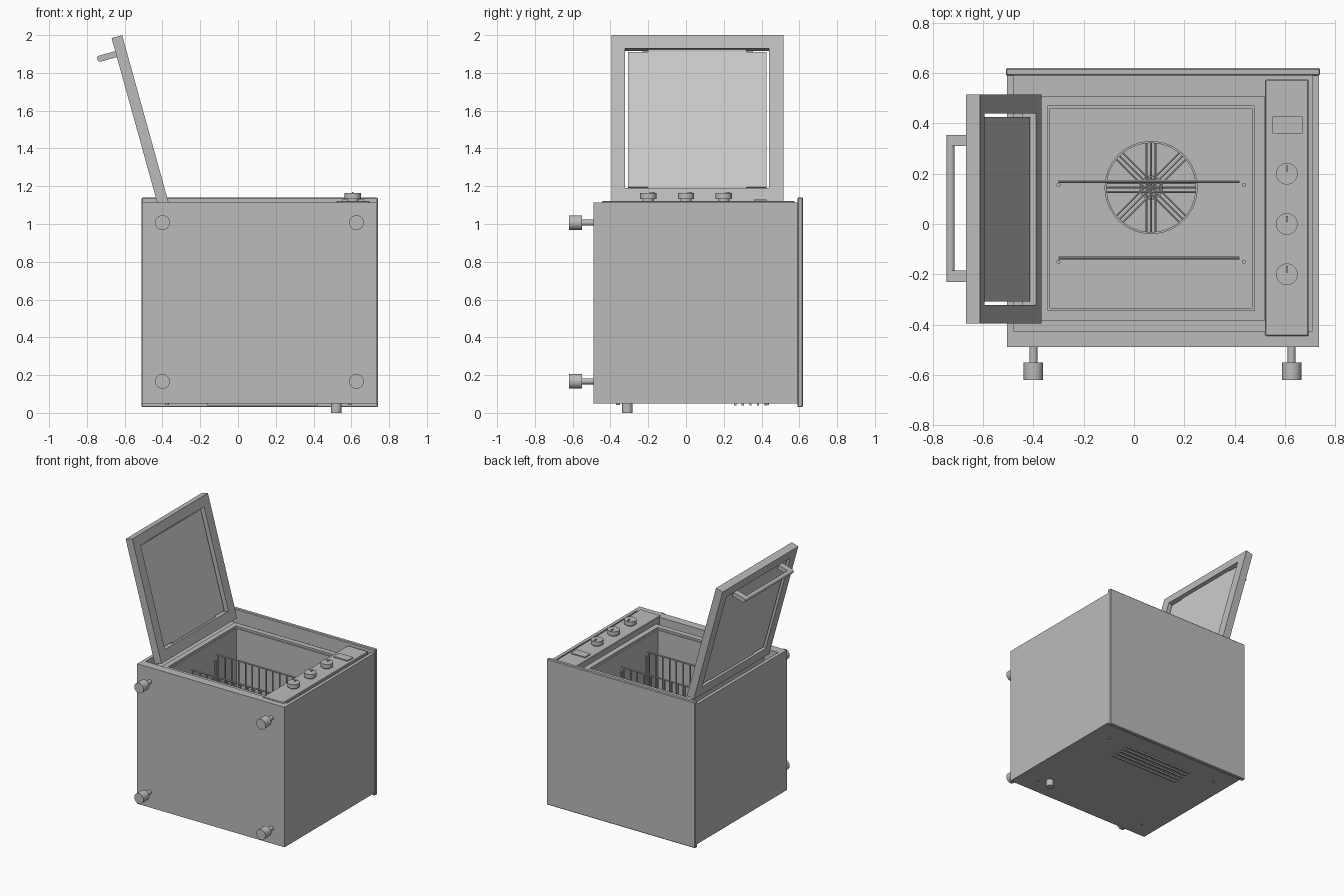
import bpy, bmesh, math
from mathutils import Matrix, Vector

if "Cube" in bpy.data.objects:
    bpy.data.objects.remove(bpy.data.objects["Cube"], do_unlink=True)


def material(name, value):
    mat = bpy.data.materials.new(name)
    mat.use_nodes = True
    colour = (value, value, value, 1)
    mat.diffuse_color = colour
    mat.node_tree.nodes["Principled BSDF"].inputs["Base Color"].default_value = colour
    return mat


STEEL = material("grey steel", 0.5)
GLASS = material("pale glass", 0.6)


def finish(name, bm, mat=STEEL, matrix=None, smooth=False):
    bmesh.ops.recalc_face_normals(bm, faces=bm.faces)
    mesh = bpy.data.meshes.new(name)
    bm.to_mesh(mesh)
    bm.free()
    mesh.materials.append(mat)
    obj = bpy.data.objects.new(name, mesh)
    bpy.context.collection.objects.link(obj)
    if matrix:
        obj.matrix_world = matrix
    if smooth:
        bpy.ops.object.select_all(action="DESELECT")
        obj.select_set(True)
        bpy.context.view_layer.objects.active = obj
        bpy.ops.object.shade_smooth_by_angle(angle=math.radians(35))
    return obj


def add_box(bm, lo, hi, bevel=0):
    lo, hi = Vector(lo), Vector(hi)
    m = Matrix.Translation((lo + hi) / 2) @ Matrix.Diagonal((*(hi - lo), 1))
    verts = bmesh.ops.create_cube(bm, size=1, matrix=m)["verts"]
    if bevel:
        edges = list({e for v in verts for e in v.link_edges})
        bmesh.ops.bevel(bm, geom=edges, offset=bevel, segments=1, affect="EDGES")


def add_rod(bm, a, b, r, sides=24):
    a, b = Vector(a), Vector(b)
    rot = (b - a).to_track_quat("Z", "Y").to_matrix().to_4x4()
    bmesh.ops.create_cone(bm, cap_ends=True, segments=sides, radius1=r, radius2=r,
                          depth=(b - a).length, matrix=Matrix.Translation((a + b) / 2) @ rot)


def box(name, lo, hi, mat=STEEL, matrix=None, bevel=0):
    bm = bmesh.new()
    add_box(bm, lo, hi, bevel)
    return finish(name, bm, mat, matrix)


def rods(name, items, sides=24, matrix=None):
    bm = bmesh.new()
    for a, b, r in items:
        add_rod(bm, a, b, r, sides)
    return finish(name, bm, matrix=matrix, smooth=True)


def loft_rects(name, rects, matrix=None, closed=False):
    """Join a chain of rectangles (x0, x1, y0, y1, z) into one shell."""
    bm = bmesh.new()
    rings = [[bm.verts.new(p) for p in ((a, c, z), (b, c, z), (b, d, z), (a, d, z))]
             for a, b, c, d, z in rects]
    pairs = list(zip(rings, rings[1:]))
    if closed:
        pairs.append((rings[-1], rings[0]))
    else:
        bm.faces.new(rings[0])
        bm.faces.new(rings[-1])
    for p, q in pairs:
        for i in range(4):
            j = (i + 1) % 4
            bm.faces.new((p[i], p[j], q[j], q[i]))
    return finish(name, bm, matrix=matrix)


# Cabinet: outer walls, sunken face, raised mouth frame and deep cavity
FLOOR = 0.3
loft_rects("cabinet", [
    (-.505, .735, -.49, .6, .05), (-.505, .735, -.49, .6, 1.115),
    (-.48, .71, -.425, .59, 1.115), (-.48, .71, -.425, .59, 1.035),
    (-.385, .52, -.385, .51, 1.035), (-.385, .52, -.385, .51, 1.08),
    (-.345, .48, -.345, .47, 1.08), (-.345, .48, -.345, .47, 1.065),
    (-.335, .47, -.335, .46, 1.065), (-.335, .47, -.335, .46, FLOOR)])
box("top_plate", (-.51, .59, .03), (.74, .62, 1.14), bevel=.005)

# Control panel, display and knobs
box("control_panel", (.522, -.445, 1.03), (.695, .575, 1.122), bevel=.004)
box("display", (.55, .36, 1.12), (.67, .427, 1.13))
for n, y in enumerate((.2, 0, -.2), 1):
    rods(f"knob_{n}", [((.608, y, 1.115), (.608, y, 1.135), .03),
                       ((.608, y, 1.132), (.608, y, 1.163), .043)], 32)
    box(f"knob_mark_{n}", (.604, y + .008, 1.16), (.612, y + .032, 1.17))

# Door tilted open on its hinge; local z runs up the door, local x is its thickness
HINGE = Matrix.Translation((-.368, 0, 1.115)) @ Matrix.Rotation(math.radians(-15.5), 4, "Y")
FACING = HINGE @ Matrix.Rotation(math.radians(-90), 4, "Y")
outer, opening = (0, .918, -.395, .515), (.078, .846, -.322, .44)
loft_rects("door_frame", [(*outer, 0), (*outer, .058), (*opening, .058), (*opening, 0)],
           FACING, closed=True)
box("door_glass", (-.046, -.308, .09), (-.022, .426, .832), GLASS, HINGE)
tabs = bmesh.new()
for z0, z1 in ((.07, .092), (.83, .85)):
    add_box(tabs, (-.042, -.2, z0), (-.026, .32, z1))
finish("glass_clips", tabs, matrix=HINGE)

# Door handle: a round bar on two posts
rods("handle_bar", [((-.145, -.23, .83), (-.145, .355, .83), .0165)], matrix=HINGE)
posts = bmesh.new()
for y in (-.23, .31):
    add_box(posts, (-.145, y, .8135), (-.056, y + .045, .8465))
finish("handle_posts", posts, matrix=HINGE)

# Feet on the front side
for x, side in ((-.4, "right"), (.627, "left")):
    for z, level in ((.167, "lower"), (1.007, "upper")):
        rods(f"{side}_{level}_foot", [((x, -.48, z), (x, -.56, z), .016),
                                      ((x, -.55, z), (x, -.62, z), .039)], 32)

# Wire racks and their support rods
for n, y in enumerate((.17, -.135), 1):
    wires = [((-.3, y, z), (.42, y, z), .006) for z in (.36, .99)]
    for i in range(13):
        x = -.285 + i * .0575
        wires.append(((x, y, .34), (x, y, .99), .005))
    rods(f"rack_{n}", wires, 8)
    rods(f"rack_supports_{n}", [((x, y - .015, FLOOR), (x, y - .015, .95), .008)
                                for x in (-.3, .437)], 10)

# Fan grille on the cavity wall: rings and paired spokes
fan = Matrix.Translation((.068, .145, FLOOR + .012))
grille = bmesh.new()
for r0, r1 in ((.177, .185), (.043, .048)):
    rings = [[grille.verts.new((r * math.cos(a), r * math.sin(a), z))
              for a in (math.tau * k / 48 for k in range(48))]
             for r, z in ((r0, -.012), (r0, .012), (r1, .012), (r1, -.012))]
    for p, q in zip(rings, rings[1:] + rings[:1]):
        for i in range(48):
            j = (i + 1) % 48
            grille.faces.new((p[i], p[j], q[j], q[i]))
for k in range(4):
    turn = Matrix.Rotation(k * math.pi / 4, 4, "Z")
    for off in (-.018, 0, .018):
        add_rod(grille, turn @ Vector((-.18, off, 0)), turn @ Vector((.18, off, 0)), .004, 6)
finish("fan_grille", grille, matrix=fan)

# Underside: louvres, screws and outlet pipe
louvres = bmesh.new()
for i in range(5):
    y = .255 + i * .04
    add_box(louvres, (-.165, y, .04), (.42, y + .012, .055))
finish("louvres", louvres)
rods("screws", [((x, y, .055), (x, y, .043), .01) for x in (-.375, .592) for y in (-.36, .43)], 12)
rods("outlet_pipe", [((.52, -.31, 0), (.52, -.31, .06), .028)])
